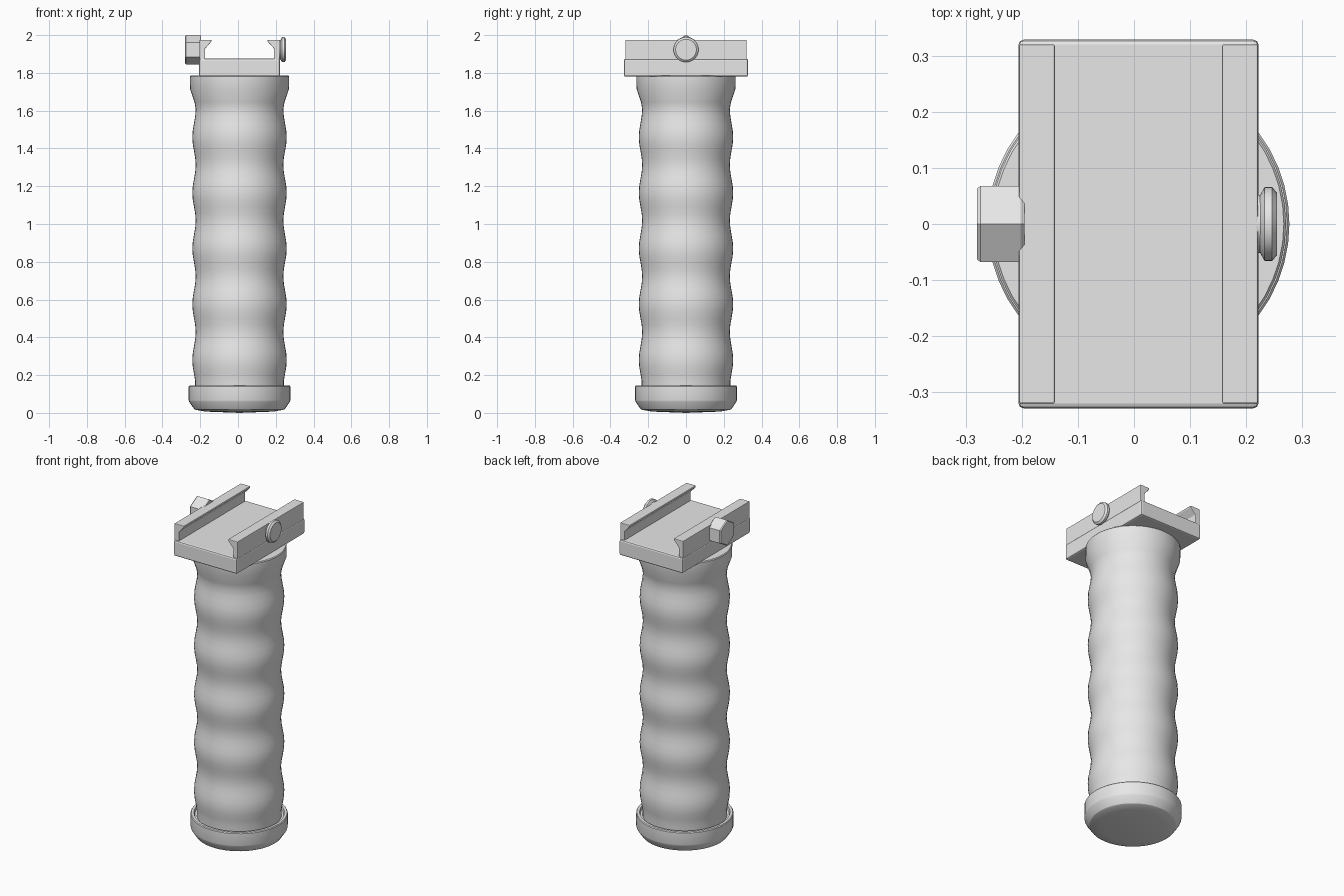
import bpy, bmesh, math
from mathutils import Matrix

cube = bpy.data.objects.get("Cube")
if cube:
    bpy.data.objects.remove(cube, do_unlink=True)

grey = bpy.data.materials.new("light grey")
grey.use_nodes = True
grey.diffuse_color = (0.8, 0.8, 0.8, 1)
grey.node_tree.nodes["Principled BSDF"].inputs["Base Color"].default_value = (0.8, 0.8, 0.8, 1)

CX = 0.008      # axis of the grip
AXLE_Z = 1.923  # height of the clamp bolt


def finish(name, bm, bevel=0, smooth=None):
    bmesh.ops.recalc_face_normals(bm, faces=bm.faces)
    mesh = bpy.data.meshes.new(name)
    bm.to_mesh(mesh)
    bm.free()
    mesh.materials.append(grey)
    obj = bpy.data.objects.new(name, mesh)
    bpy.context.collection.objects.link(obj)
    if bevel:
        mod = obj.modifiers.new("bevel", "BEVEL")
        mod.width, mod.segments = bevel, 2
        mod.limit_method = "ANGLE"
    if smooth:
        bpy.ops.object.select_all(action="DESELECT")
        obj.select_set(True)
        bpy.context.view_layer.objects.active = obj
        bpy.ops.object.shade_smooth_by_angle(angle=math.radians(smooth))
    return obj


def lathe(name, profile, place, sides=48, smooth=25):
    """Spin (radius, height) points round the z axis, then place the result."""
    bm = bmesh.new()
    verts = [bm.verts.new((r, 0, z)) for r, z in profile]
    edges = [bm.edges.new(pair) for pair in zip(verts, verts[1:])]
    bmesh.ops.spin(bm, geom=verts + edges, axis=(0, 0, 1), cent=(0, 0, 0),
                   steps=sides, angle=math.tau)
    bmesh.ops.remove_doubles(bm, verts=bm.verts, dist=1e-4)
    bm.transform(place)
    return finish(name, bm, smooth=smooth)


upright = Matrix.Translation((CX, 0, 0))

# Grip with finger ridges and a flared collar
PITCH, FIRST, STEPS = 0.295, 0.28, 8
grip = [(0, 0.1), (0.234, 0.1)]
for i in range(-3, STEPS * 4 + 5):
    wave = math.cos(math.tau * i / STEPS)
    grip.append((0.241 + 0.009 * wave, FIRST + PITCH * i / STEPS))
grip += [(0.238, 1.645), (0.262, 1.715), (0.263, 1.78), (0.259, 1.785), (0, 1.785)]
lathe("grip", grip, upright)

# End cap with a chamfered, slightly domed base and a recessed rim
cap = [(0, 0), (0.18, 0.007), (0.232, 0.016), (0.24, 0.02), (0.267, 0.06),
       (0.269, 0.067), (0.269, 0.14), (0.265, 0.145), (0.25, 0.145),
       (0.246, 0.13), (0, 0.13)]
lathe("end_cap", cap, upright)

# Mounting plate
bm = bmesh.new()
bmesh.ops.create_cube(bm, size=1)
bm.transform(Matrix.Translation((CX, 0, 1.8275)) @ Matrix.Diagonal((0.428, 0.657, 0.095, 1)))
finish("mounting_plate", bm, bevel=0.009)

# Hooked clamp rails
hook = [(0.213, 1.87), (0.213, 1.975), (0.149, 1.975), (0.149, 1.966),
        (0.183, 1.928), (0.183, 1.87)]
for name, side in (("left_rail", 1), ("right_rail", -1)):
    bm = bmesh.new()
    face = bm.faces.new([bm.verts.new((CX + side * x, -0.32, z)) for x, z in hook])
    ext = bmesh.ops.extrude_face_region(bm, geom=[face])
    moved = [v for v in ext["geom"] if isinstance(v, bmesh.types.BMVert)]
    bmesh.ops.translate(bm, verts=moved, vec=(0, 0.64, 0))
    finish(name, bm, bevel=0.003)

# Round bolt end on the left and hexagonal nut on the right
turn = Matrix.Rotation(math.pi / 2, 4, "Y")
knob = [(0, -0.01), (0.052, -0.01), (0.052, 0.003), (0.066, 0.011),
        (0.066, 0.024), (0.055, 0.033), (0, 0.033)]
lathe("round_bolt_end", knob, Matrix.Translation((0.222, 0, AXLE_Z)) @ turn, sides=32)

nut = [(0, -0.01), (0.073, -0.01), (0.078, -0.003), (0.078, 0.069), (0.073, 0.075), (0, 0.075)]
lathe("hex_nut", nut, Matrix.Translation((-0.205, 0, AXLE_Z)) @ turn.inverted(),
      sides=6, smooth=None)
